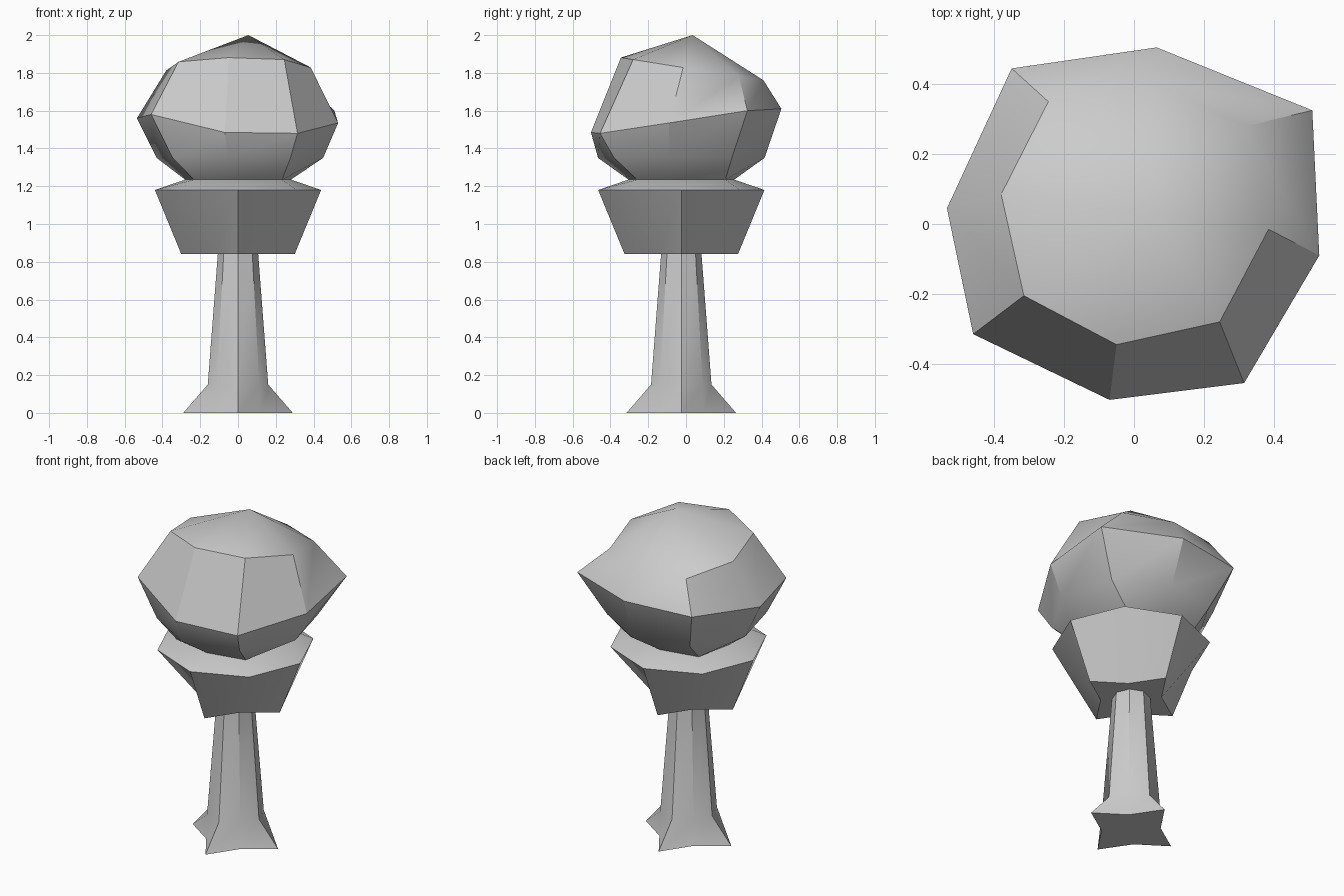
import bpy, bmesh
from math import sin, cos, radians, pi

if "Cube" in bpy.data.objects:
    bpy.data.objects.remove(bpy.data.objects["Cube"])

CY = -0.025  # the trunk axis sits slightly forward


def ring(z, r_axis, r_diag, turn=0, cx=0.0):
    """Eight points starting at the front; axis and diagonal radii alternate."""
    pts = []
    for i in range(8):
        a = radians(-90 + turn + 45 * i)
        r = r_diag if i % 2 else r_axis
        pts.append((cx + r * cos(a), CY + r * sin(a), z))
    return pts


def loft(name, rings, apex=None, angle=30):
    bm = bmesh.new()
    rows = [[bm.verts.new(p) for p in r] for r in rings]
    for a, b in zip(rows, rows[1:]):
        for i in range(8):
            j = (i + 1) % 8
            bm.faces.new((a[i], a[j], b[j], b[i]))
    bm.faces.new(rows[0][::-1])
    if apex:
        tip = bm.verts.new(apex)
        for i in range(8):
            bm.faces.new((rows[-1][i], rows[-1][(i + 1) % 8], tip))
    else:
        bm.faces.new(rows[-1])
    bmesh.ops.recalc_face_normals(bm, faces=bm.faces[:])
    me = bpy.data.meshes.new(name)
    bm.to_mesh(me)
    bm.free()
    ob = bpy.data.objects.new(name, me)
    bpy.context.collection.objects.link(ob)
    bpy.ops.object.select_all(action='DESELECT')
    ob.select_set(True)
    bpy.context.view_layer.objects.active = ob
    bpy.ops.object.shade_smooth_by_angle(angle=radians(angle))
    return ob


# trunk with four flared roots
loft("trunk", [ring(0, 0.29, 0.165), ring(0.15, 0.16, 0.16), ring(0.84, 0.107, 0.107)])

# lower foliage tier with a four-pointed underside
loft("lower_foliage", [ring(0.84, 0.30, 0.17), ring(1.18, 0.44, 0.44), ring(1.235, 0.28, 0.33)])

# irregular rounded crown with a tilted cap
middle = [(-0.07, -0.503, 1.485), (0.315, -0.455, 1.48), (0.53, -0.09, 1.535), (0.51, 0.325, 1.60),
          (0.065, 0.505, 1.61), (-0.35, 0.445, 1.60), (-0.535, 0.045, 1.56), (-0.46, -0.315, 1.58)]
shoulder = [(-0.05, -0.345), (0.245, -0.28), (0.385, -0.015), (0.32, 0.28),
            (0.05, 0.41), (-0.245, 0.35), (-0.38, 0.085), (-0.315, -0.205)]
loft("crown",
     [ring(1.235, 0.28, 0.33), ring(1.35, 0.445, 0.445, turn=-8, cx=0.01), middle,
      [(x, y, 1.826 - 0.159 * y) for x, y in shoulder]],
     apex=(0.055, 0.035, 2.0))
